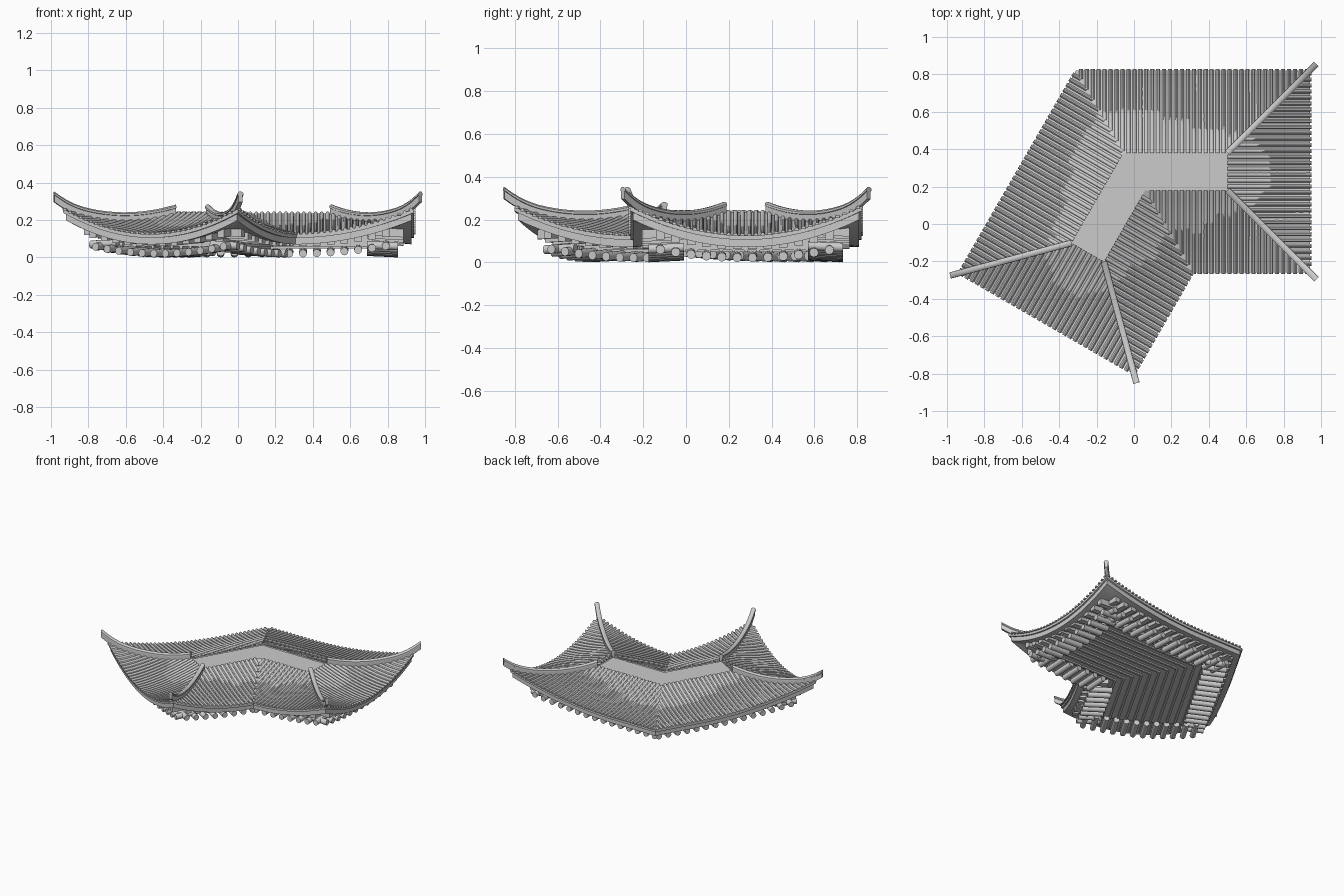
import bpy, bmesh, math
from mathutils import Vector

if "Cube" in bpy.data.objects:
    bpy.data.objects.remove(bpy.data.objects["Cube"])

# Two identical wings meet at 120 degrees: everything is built on one wing and reflected
OX, OY = -0.31, 0.82
K = math.tan(math.radians(30))
AX = Vector((0.5, -math.sqrt(3) / 2, 0))
O = Vector((OX, OY, 0))
RUN, LEN, WID = 0.44, 1.25, 1.08
INNER = LEN - WID * K
FACES = {  # eave start, direction along the eave, inward direction
    "back": (Vector((0.94, 0.82, 0)), Vector((-1, 0, 0)), Vector((0, -1, 0))),
    "end": (Vector((0.94, 0.82, 0)), Vector((0, -1, 0)), Vector((-1, 0, 0))),
    "front": (Vector((0.94, -0.26, 0)), Vector((-1, 0, 0)), Vector((0, 1, 0))),
}


def reflect(p):
    r = Vector((p.x, p.y, 0)) - O
    q = AX * (2 * r.dot(AX)) - r + O
    return Vector((q.x, q.y, p.z))


def span(kind, d):
    return (d, {"back": LEN - K * d, "end": WID - d, "front": INNER + K * d}[kind])


def lift(kind, a, d):
    d = min(max(d, 0), RUN)
    if kind == "end":
        off, reach = min(a - d, WID - d - a), WID / 2 - d
    else:
        off, reach = a - d, (0.9 if kind == "back" else INNER) - 0.42 * d
    return max(0, 1 - max(off, 0) / reach) ** 2 * (1 - d / RUN) ** 2


def height(kind, a, d):
    s = min(max(d / RUN, 0), 1)
    return 0.125 + 0.11 * s ** 1.6 + 0.135 * lift(kind, a, d)


def at(kind, a, d, z):
    p, t, n = FACES[kind]
    q = p + t * a + n * d
    return Vector((q.x, q.y, z))


class Part:
    def __init__(self, name):
        self.name, self.v, self.f = name, [], []

    def add(self, verts, faces):
        for mirrored in (False, True):
            b = len(self.v)
            self.v += [reflect(p) if mirrored else p for p in verts]
            self.f += [[b + i for i in (reversed(f) if mirrored else f)] for f in faces]

    def sweep(self, path, side, section):
        n = len(section)
        verts = [p + side * x + Vector((0, 0, z)) for p in path for x, z in section]
        faces = [[i * n + j, i * n + (j + 1) % n, (i + 1) * n + (j + 1) % n, (i + 1) * n + j]
                 for i in range(len(path) - 1) for j in range(n)]
        faces += [list(range(n))[::-1], [len(verts) - n + j for j in range(n)]]
        self.add(verts, faces)

    def prism(self, d, z0, z1):
        c = [("back", span("back", d)[1]), ("back", d), ("front", d), ("front", span("front", d)[1])]
        verts = [at(k, a, d, z) for z in (z0, z1) for k, a in c]
        self.add(verts, [[3, 2, 1, 0], [4, 5, 6, 7], [0, 1, 5, 4], [1, 2, 6, 5], [2, 3, 7, 6]])

    def finish(self):
        me = bpy.data.meshes.new(self.name)
        me.from_pydata(self.v, [], self.f)
        bm = bmesh.new()
        bm.from_mesh(me)
        bmesh.ops.remove_doubles(bm, verts=bm.verts, dist=0.0002)
        bmesh.ops.recalc_face_normals(bm, faces=bm.faces)
        bm.to_mesh(me)
        bm.free()
        ob = bpy.data.objects.new(self.name, me)
        bpy.context.collection.objects.link(ob)
        bpy.ops.object.select_all(action='DESELECT')
        ob.select_set(True)
        bpy.context.view_layer.objects.active = ob
        bpy.ops.object.shade_smooth_by_angle(angle=math.radians(40))


# Curved roof shell: top skin, fascia and soffit in one profile
shell = Part("roof_shell")
profile = [(RUN * (1 - i / 10), 0) for i in range(11)] + [(0.0, -0.02), (0.012, -0.02)]
profile += [(0.012 + 0.228 * i / 5, -0.055) for i in range(6)]
for kind in FACES:
    cols, n = 28, len(profile)
    verts = []
    for i in range(cols + 1):
        for d, dz in profile:
            lo, hi = span(kind, d)
            a = lo + (hi - lo) * i / cols
            verts.append(at(kind, a, d, height(kind, a, d) + dz))
    shell.add(verts, [[i * n + j, i * n + j + 1, (i + 1) * n + j + 1, (i + 1) * n + j]
                      for i in range(cols) for j in range(n - 1)])
shell.finish()

# Rounded tile rows running up each slope
tiles = Part("tile_rows")
R = 0.011
arc = [(R * math.cos(math.pi * i / 5), 1.2 * R * math.sin(math.pi * i / 5) - 0.002) for i in range(6)]
PITCH = 0.0318
for kind, (p, t, n) in FACES.items():
    total = {"back": LEN, "end": WID, "front": INNER + K * RUN}[kind]
    for i in range(int(total / PITCH)):
        a = (i + 0.5) * PITCH
        d0, d1 = -0.008, min(RUN, a)
        if kind == "back":
            d1 = min(d1, (LEN - a) / K)
        elif kind == "end":
            d1 = min(d1, WID - a)
        elif a > INNER:
            d0 = (a - INNER) / K
        if d1 - d0 < 0.02:
            continue
        steps = [d0 + (d1 - d0) * j / 9 for j in range(10)]
        tiles.sweep([at(kind, a, d, height(kind, a, d)) for d in steps], t, arc)
tiles.finish()

# Upswept hip ridges with a wider cap strip on top
hips = Part("hip_ridges")
for kind in ("back", "front"):
    sgn = -1 if kind == "back" else 1
    side = Vector((sgn, 1, 0)).normalized()
    side = Vector((-sgn, 1, 0)).normalized() if abs(side.dot(Vector((-1, sgn, 0)))) > 0.1 else side
    path = []
    for i in range(21):
        s = -0.08 + 1.08 * i / 20
        z = 0.125 + 0.11 * max(s, 0) ** 1.6 + 0.135 * (1 - s) ** 2
        z += 0.022 * max(0, (0.2 - s) / 0.28) ** 2
        path.append(at(kind, s * RUN, s * RUN, z))
    hips.sweep(path, side, [(-0.012, -0.008), (0.012, -0.008), (0.012, 0.028), (0.017, 0.03),
                            (0.016, 0.04), (0.007, 0.047), (-0.007, 0.047), (-0.016, 0.04),
                            (-0.017, 0.03), (-0.012, 0.028)])
hips.finish()

# Flat deck between the upper ends of the slopes
deck = Part("top_deck")
deck.prism(RUN - 0.002, 0.215, 0.228)
deck.finish()

# Ceiling panel and its V-shaped battens
ceiling = Part("ceiling_panel")
ceiling.prism(0.22, 0.058, 0.12)
ceiling.finish()

battens = Part("ceiling_battens")
for i in range(11):
    y = 0.57 - i * 0.058
    x0 = OX + (OY - y) * K
    battens.sweep([Vector((x0, y, 0.055)), Vector((0.715, y, 0.055))], Vector((0, 1, 0)),
                  [(-0.008, -0.008), (0.008, -0.008), (0.008, 0.008), (-0.008, 0.008)])
battens.finish()

# Lower round rafters and upper square rafters
rounds, squares = Part("round_rafters"), Part("square_rafters")
ring = [(0.021 * math.cos(math.tau * i / 12), 0.021 * math.sin(math.tau * i / 12)) for i in range(12)]
box = [(-0.02, -0.022), (0.02, -0.022), (0.02, 0.022), (-0.02, 0.022)]
for kind, (p, t, n) in FACES.items():
    stop = {"back": 1.18, "end": WID - 0.14, "front": INNER + 0.04}[kind]
    count = round((stop - 0.15) / 0.074)
    for i in range(count + 1):
        a = 0.15 + (stop - 0.15) * i / count
        k = lift(kind, a, 0)
        zr, zs = 0.021 + 0.07 * k, 0.083 + 0.085 * k
        rounds.sweep([at(kind, a, 0.25, zr + 0.008), at(kind, a, 0.085, zr)], t, ring)
        squares.sweep([at(kind, a, 0.25, zs + 0.01), at(kind, a, 0.055, zs)], t, box)
rounds.finish()
squares.finish()
